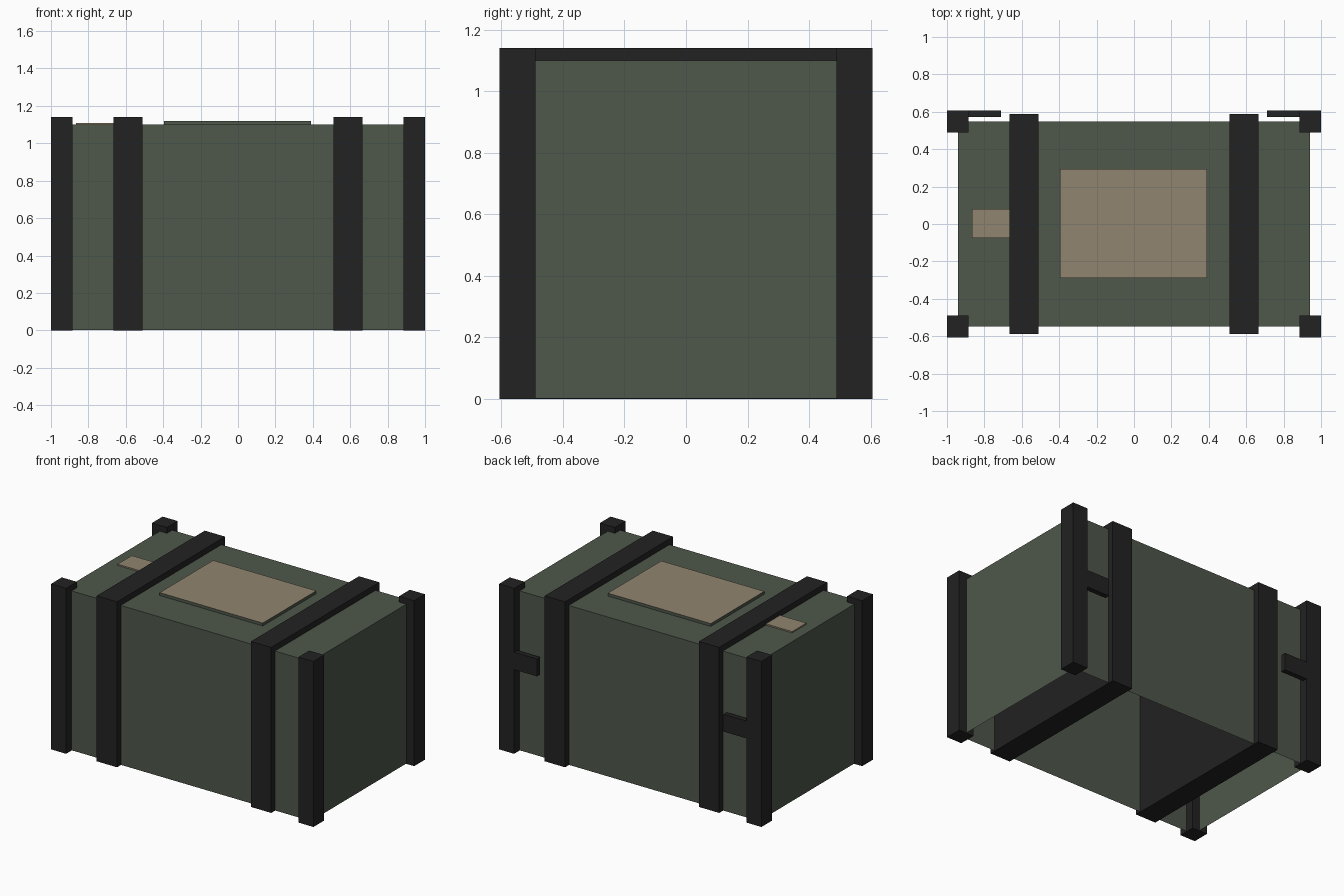
import bpy
import bmesh

old = bpy.data.objects.get("Cube")
if old:
    bpy.data.objects.remove(old, do_unlink=True)


def material(name, rgb):
    mat = bpy.data.materials.new(name)
    mat.use_nodes = True
    mat.diffuse_color = (*rgb, 1)
    bsdf = mat.node_tree.nodes["Principled BSDF"]
    bsdf.inputs["Base Color"].default_value = (*rgb, 1)
    bsdf.inputs["Roughness"].default_value = 0.8
    return mat


green = material("olive green", (0.077, 0.095, 0.068))
black = material("strap black", (0.016, 0.016, 0.016))
tan = material("label tan", (0.283, 0.235, 0.162))


def block(name, xs, ys, zs, mats, open_bottom=False):
    """Box between given limits; a second material colours its top."""
    bm = bmesh.new()
    bmesh.ops.create_cube(bm, size=1)
    for v in bm.verts:
        v.co = [lim[0] if c < 0 else lim[1] for c, lim in zip(v.co, (xs, ys, zs))]
    bm.normal_update()
    for f in bm.faces:
        if f.normal.z > 0.5:
            f.material_index = len(mats) - 1
    if open_bottom:
        floor = [f for f in bm.faces if f.normal.z < -0.5]
        bmesh.ops.delete(bm, geom=floor, context='FACES')
    mesh = bpy.data.meshes.new(name)
    bm.to_mesh(mesh)
    bm.free()
    for m in mats:
        mesh.materials.append(m)
    obj = bpy.data.objects.new(name, mesh)
    bpy.context.collection.objects.link(obj)
    return obj


def span(sign, inner, outer):
    return sorted((sign * inner, sign * outer))


HEIGHT = 1.14

# Hollow crate body, open underneath
block("crate_body", (-0.94, 0.94), (-0.548, 0.548), (0.002, 1.1), [green], True)

# Raised lid panel with a tan top, and a small label beside it
block("lid_panel", (-0.395, 0.39), (-0.288, 0.294), (1.1, 1.12), [green, tan])
block("small_label", (-0.865, -0.64), (-0.075, 0.08), (1.1, 1.109), [tan])

for side, sx in (("left", 1), ("right", -1)):
    # Strap running around the crate
    block(f"{side}_strap", span(sx, 0.51, 0.665), (-0.588, 0.588), (0, HEIGHT), [black])
    # Corner posts
    for end, sy in (("front", -1), ("back", 1)):
        block(f"{end}_{side}_post", span(sx, 0.885, 1.0), span(sy, 0.49, 0.607),
              (0, HEIGHT), [black])
    # Short arm reaching inward from the back post
    block(f"{side}_back_arm", span(sx, 0.71, 0.9), (0.573, 0.607), (0.58, 0.70), [black])
